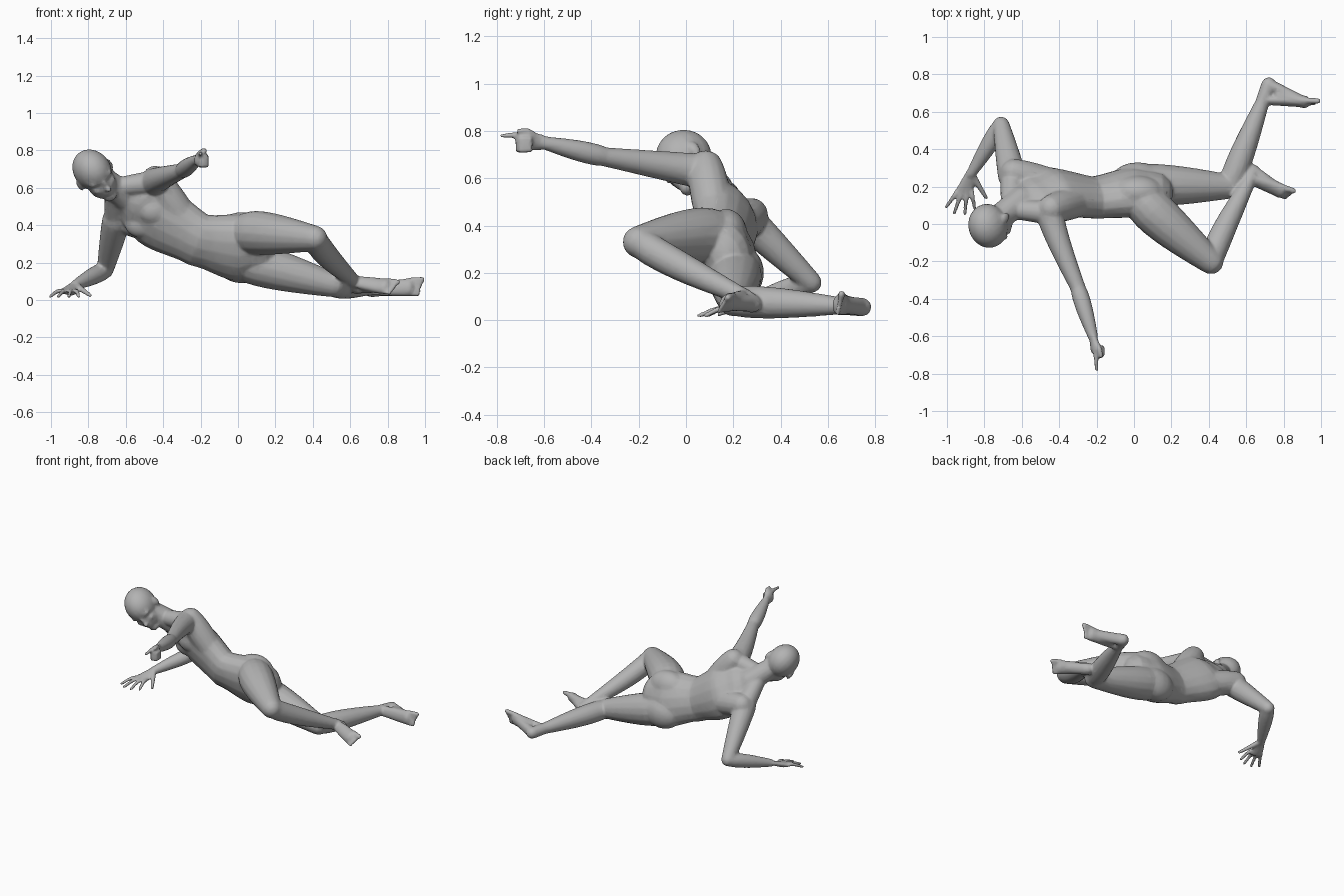
import bpy, bmesh, math
from mathutils import Vector, Matrix

if bpy.data.objects.get("Cube"):
    bpy.data.objects.remove(bpy.data.objects["Cube"])

skin = bpy.data.materials.new("stone_grey")
skin.use_nodes = True
grey = (.45, .45, .45, 1)
skin.diffuse_color = grey
skin.node_tree.nodes["Principled BSDF"].inputs["Base Color"].default_value = grey

bm = bmesh.new()
SIDES = 16
STEPS = 8
UPRIGHT = Vector((0, 0, 1))


def loft(stations):
    """Join elliptical rings (centre, half width, half depth, wide direction) with rounded ends."""
    centres = [station[0] for station in stations]
    last = len(stations) - 1
    rings = []

    def add_ring(centre, width, depth, wide, along, shrink=1):
        wide = (wide - along * wide.dot(along)).normalized()
        deep = along.cross(wide)
        angles = [math.tau * j / SIDES for j in range(SIDES)]
        rings.append([bm.verts.new(centre + shrink * (wide * width * math.cos(angle)
                                                      + deep * depth * math.sin(angle)))
                      for angle in angles])

    def add_cap(station, along, sign):
        centre, width, depth, wide = station
        order = (.5, 1, 1.4) if sign > 0 else (1.4, 1, .5)
        for angle in order:
            offset = along * sign * min(width, depth) * math.sin(angle)
            add_ring(centre + offset, width, depth, wide, along, math.cos(angle))

    for i, station in enumerate(stations):
        along = (centres[min(i + 1, last)] - centres[max(i - 1, 0)]).normalized()
        if i == 0:
            add_cap(station, along, -1)
        add_ring(*station, along)
        if i == last:
            add_cap(station, along, 1)
    for lower, upper in zip(rings, rings[1:]):
        for j in range(SIDES):
            k = (j + 1) % SIDES
            bm.faces.new((lower[j], lower[k], upper[k], upper[j]))
    bm.faces.new(rings[0][::-1])
    bm.faces.new(rings[-1])


def muscle(start, end, thick, thin, swell=0, flat=1, side=UPRIGHT, bow=Vector()):
    """Tapered limb segment that swells and bows towards its upper middle."""
    start, end, bow = Vector(start), Vector(end), Vector(bow)
    stations = []
    for i in range(STEPS + 1):
        t = i / STEPS
        hump = math.sin(math.pi * t ** .7)
        radius = thick + (thin - thick) * t + swell * hump
        stations.append((start.lerp(end, t) + bow * hump, radius, radius * flat, Vector(side)))
    loft(stations)


def blob(centre, radii, frame=Matrix.Identity(3)):
    """Ellipsoid aligned to a local frame."""
    matrix = Matrix.Translation(centre) @ frame.to_4x4() @ Matrix.Diagonal((*radii, 1))
    bmesh.ops.create_uvsphere(bm, u_segments=20, v_segments=14, radius=1, matrix=matrix)


# Joints of the pose
nape = Vector((-.6, .13, .55))
chest = Vector((-.42, .17, .44))
waist = Vector((-.21, .14, .32))
hips = Vector((0, .17, .28))
left_shoulder, right_shoulder = Vector((-.45, .06, .63)), Vector((-.65, .25, .43))
left_elbow, right_elbow = Vector((-.3, -.34, .69)), Vector((-.71, .53, .16))
left_wrist, right_wrist = Vector((-.22, -.6, .75)), Vector((-.87, .27, .08))
left_hip, right_hip = Vector((.06, .11, .36)), Vector((.06, .21, .2))
left_knee, right_knee = Vector((.41, -.2, .33)), Vector((.51, .2, .08))
left_ankle, right_ankle = Vector((.62, .24, .1)), Vector((.69, .66, .06))

# Torso, smoothly interpolated and twisting from the shoulder line to the hip line
shoulder_line, hip_line = Vector((.57, -.59, .57)), Vector((.2, -.25, .9))
sections = [(nape, .09, .07), (nape.lerp(chest, .4), .16, .09), (chest, .185, .115),
            (waist, .15, .105), (hips, .185, .125), (hips + Vector((.1, 0, 0)), .15, .11)]
torso = []
for i, (lower, upper) in enumerate(zip(sections, sections[1:])):
    for step in range(STEPS):
        t = step / STEPS
        ease = t * t * (3 - 2 * t)
        twist = (i + t) / (len(sections) - 1)
        torso.append((lower[0].lerp(upper[0], t),
                      lower[1] + (upper[1] - lower[1]) * ease,
                      lower[2] + (upper[2] - lower[2]) * ease,
                      shoulder_line.lerp(hip_line, twist)))
torso.append((*sections[-1], hip_line))
loft(torso)

# Head frame: right, forward and up of the tilted face
forward = Vector((.4, -.8, -.35)).normalized()
right = Vector((-.75, -.13, -.56))
right = (right - forward * right.dot(forward)).normalized()
up = right.cross(forward)
head_frame = Matrix((right, forward, up)).transposed()
skull = Vector((-.78, -.01, .695))


def feature(position, radii):
    blob(skull + head_frame @ Vector(position), radii, head_frame)


feature((0, 0, 0), (.1, .12, .115))            # cranium
feature((0, .04, -.08), (.078, .075, .085))    # face
feature((0, .07, -.15), (.04, .04, .03))       # chin
feature((0, .12, -.08), (.016, .022, .018))    # nose tip
feature((0, .11, -.05), (.013, .018, .035))    # nose bridge
feature((0, .1, -.115), (.03, .018, .013))     # lips
for s in (-1, 1):
    feature((s * .04, .09, -.02), (.036, .02, .012))    # brow
    feature((s * .045, .08, -.07), (.025, .025, .02))   # cheek
    feature((s * .1, -.01, -.04), (.012, .024, .034))   # ear

# Neck and trapezius
neck = nape.lerp(skull, .35)
muscle(nape, nape.lerp(skull, .8), .075, .066)
for shoulder in (left_shoulder, right_shoulder):
    muscle(neck, shoulder, .05, .065)

# Chest and back muscles on both sides of the spine
chest_front = Vector((-.35, -.8, -.47))
for shoulder in (left_shoulder, right_shoulder):
    blob(chest.lerp(shoulder, .35) + chest_front * .05, (.09, .06, .08))
    muscle(shoulder - chest_front * .03, waist, .075, .07, swell=.012)

# Buttocks
for joint, back in ((left_hip, .06), (right_hip, .03)):
    blob(joint + Vector((-.04, back, 0)), (.14, .09, .11))

# Arms
muscle(left_shoulder, left_elbow, .075, .041, bow=(-.01, 0, 0))
muscle(left_elbow, left_wrist, .04, .028, swell=.01)
muscle(right_shoulder, right_elbow, .076, .045, swell=.003)
muscle(right_elbow, right_wrist, .043, .027, swell=.01)

# Left hand: fist with a pointing finger
left_palm = left_wrist + Vector((.015, -.07, .01))
muscle(left_wrist, left_palm, .032, .044, flat=.6, side=(.3, 0, 1))
pointing_tip = Vector((-.2, -.78, .78))
muscle(left_palm + UPRIGHT * .025, pointing_tip, .015, .01)
for i in range(3):
    root = left_palm + UPRIGHT * (.005 - i * .022)
    knuckle = root + Vector((.01, -.04, 0))
    curl = knuckle + Vector((.025, .01, 0))
    for start, end in ((root, knuckle), (knuckle, curl), (curl, curl + Vector((0, .04, 0)))):
        muscle(start, end, .014, .013)
thumb_joint = left_palm + Vector((.02, 0, .04))
muscle(left_wrist, thumb_joint, .018, .014)
muscle(thumb_joint, thumb_joint + Vector((.01, -.04, 0)), .014, .011)

# Right hand: fingers fanned out on the ground
right_palm = right_wrist + Vector((-.035, -.09, -.035))
muscle(right_wrist, right_palm, .032, .046, flat=.45, side=(1, .2, 0))
for i, reach in enumerate((.11, .13, .125, .1)):
    root = right_palm + Vector(((i - 1.5) * .024, 0, 0))
    angle = math.radians(-35 + i * 15)
    tip = root + Vector((math.sin(angle), -math.cos(angle), 0)) * reach
    tip.z = .018
    muscle(root, tip, .014, .01, bow=(0, 0, .012))
muscle(right_wrist, (-.79, .14, .025), .02, .011)

# Legs
muscle(left_hip, left_knee, .113, .069, swell=.015, bow=(-.01, 0, .005))
muscle(left_knee, left_ankle, .064, .036, swell=.01, bow=(-.01, 0, -.01))
muscle(right_hip, right_knee, .11, .066, swell=.012)
muscle(right_knee, right_ankle, .062, .036, swell=.014)


def foot(ankle, heel, tip, side):
    """Heel, arch and ball with five toes spread along side."""
    heel, tip, side = Vector(heel), Vector(tip), Vector(side).normalized()
    ball = ankle.lerp(tip, .75)
    arch = (ankle + heel + ball) / 3
    muscle(ankle, heel, .038, .04, side=side)
    muscle(heel, ball, .04, .035, flat=.8, side=side)
    muscle(ankle, ball, .036, .048, flat=.6, side=side)
    muscle(arch, ball, .04, .048, flat=.7, side=side)
    for i in range(5):
        spread = side * (.04 - i * .02)
        size = .012 if i else .017
        muscle(ball + spread * .9, tip.lerp(ball, i * .08) + spread, size, size * .9)


foot(left_ankle, (.635, .28, .07), (.84, .155, .065), side=(.3, .5, .7))
foot(right_ankle, (.72, .745, .055), (.985, .65, .07), side=(0, .2, 1))

# Fuse all parts into one sculpted skin
mesh = bpy.data.meshes.new("reclining_body")
bm.to_mesh(mesh)
bm.free()
mesh.materials.append(skin)
body = bpy.data.objects.new("reclining_body", mesh)
bpy.context.collection.objects.link(body)
remesh = body.modifiers.new("fuse", 'REMESH')
remesh.mode = 'VOXEL'
remesh.voxel_size = .008
remesh.use_smooth_shade = True
soften = body.modifiers.new("soften", 'SMOOTH')
soften.iterations = 6
facet = body.modifiers.new("facet", 'DECIMATE')
facet.ratio = .2
